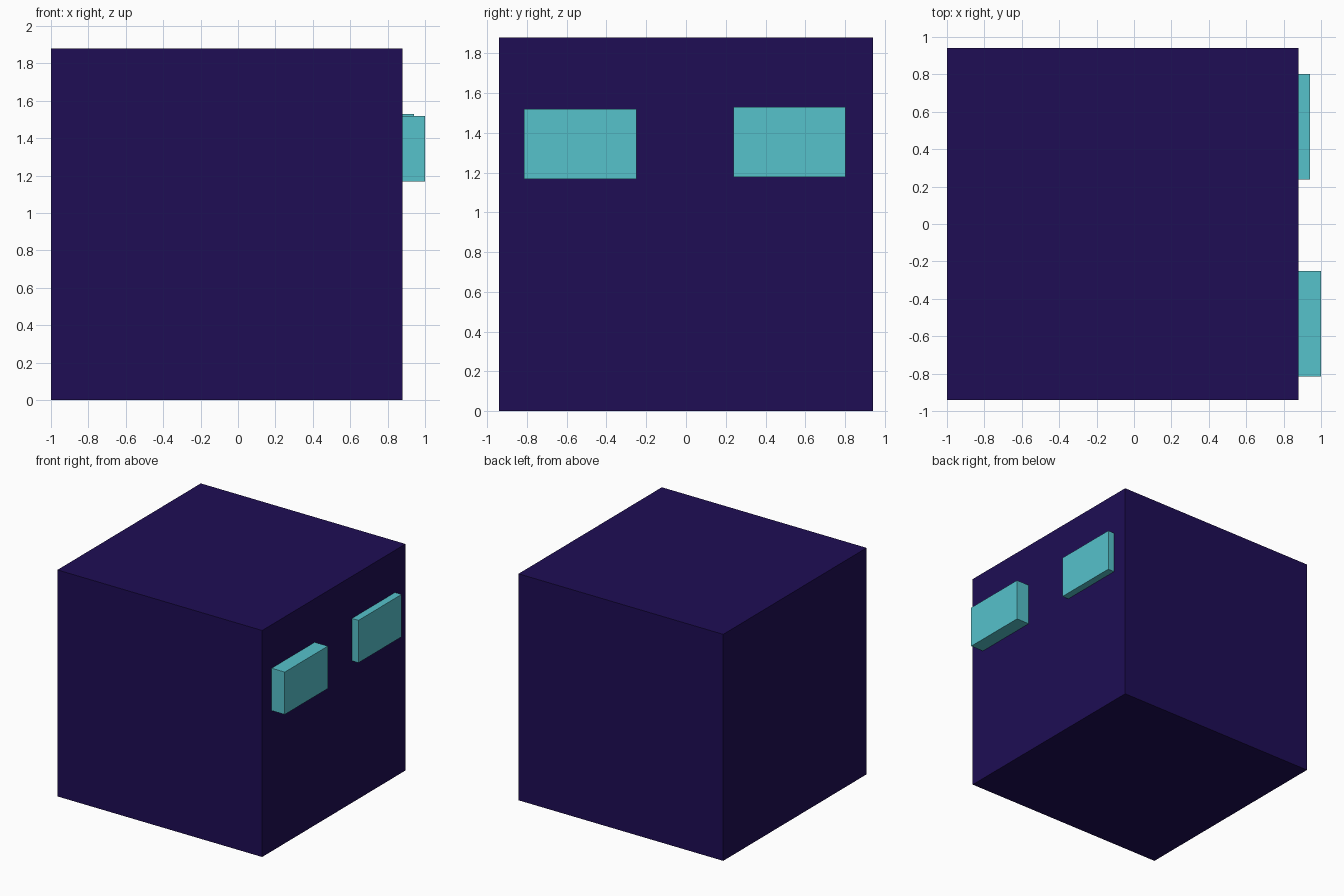
import bpy

if "Cube" in bpy.data.objects:
    bpy.data.objects.remove(bpy.data.objects["Cube"])


def material(name, rgb):
    mat = bpy.data.materials.new(name)
    mat.diffuse_color = (*rgb, 1)
    mat.use_nodes = True
    mat.node_tree.nodes["Principled BSDF"].inputs["Base Color"].default_value = mat.diffuse_color
    return mat


def box(name, low, high, mat):
    """Axis-aligned box between two corners."""
    centre = [(a + b) / 2 for a, b in zip(low, high)]
    bpy.ops.mesh.primitive_cube_add(size=1, location=centre)
    obj = bpy.context.object
    obj.name = name
    obj.scale = [b - a for a, b in zip(low, high)]
    bpy.ops.object.transform_apply(location=False, rotation=False, scale=True)
    obj.data.materials.append(mat)
    return obj


indigo = material("indigo", (0.013, 0.004, 0.09))
cyan = material("cyan", (0.093, 0.54, 0.6))

# Main cube
FACE = 0.88
box("body", (-1, -0.94, 0), (FACE, 0.94, 1.88), indigo)

# Two raised blocks on the right face, the front one thicker
for name, depth, y, z in (("front_eye", 0.12, -0.815, 1.167),
                          ("rear_eye", 0.06, 0.238, 1.178)):
    box(name, (FACE - 0.05, y, z), (FACE + depth, y + 0.565, z + 0.352), cyan)
